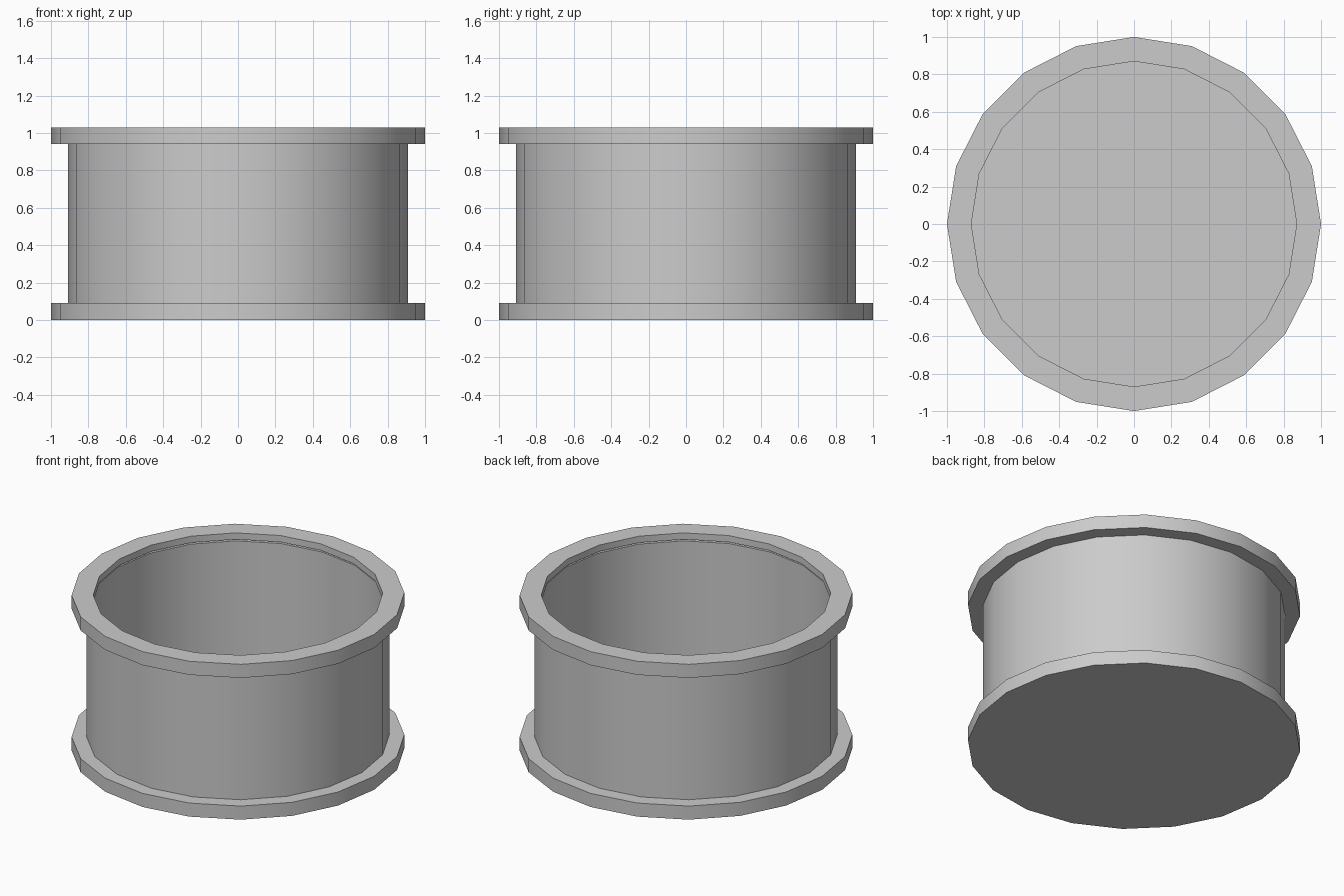
import bpy
import bmesh
from math import cos, sin, tau, radians

if "Cube" in bpy.data.objects:
    bpy.data.objects.remove(bpy.data.objects["Cube"])

SIDES = 20

# Outer profile (radius, height): base flange, wall, top flange, open lip
PROFILE = [(1.0, 0.0), (1.0, 0.09), (0.91, 0.09), (0.91, 0.94),
           (1.0, 0.94), (1.0, 1.03), (0.87, 1.03)]

bm = bmesh.new()
rings = [[bm.verts.new((r * cos(tau * i / SIDES), r * sin(tau * i / SIDES), z))
          for i in range(SIDES)] for r, z in PROFILE]

# Closed floor, then bands between consecutive rings
bm.faces.new(rings[0][::-1])
for low, high in zip(rings, rings[1:]):
    for i in range(SIDES):
        j = (i + 1) % SIDES
        bm.faces.new((low[i], low[j], high[j], high[i]))
bm.normal_update()

mesh = bpy.data.meshes.new("flanged_drum")
bm.to_mesh(mesh)
bm.free()
drum = bpy.data.objects.new("flanged_drum", mesh)
bpy.context.collection.objects.link(drum)
bpy.context.view_layer.objects.active = drum
drum.select_set(True)

# Hollow shell with wall thickness growing inward
shell = drum.modifiers.new("shell", 'SOLIDIFY')
shell.thickness = 0.043
shell.offset = -1
bpy.ops.object.modifier_apply(modifier=shell.name)

# Smooth round walls, crisp flange edges
bpy.ops.object.shade_smooth_by_angle(angle=radians(30))
